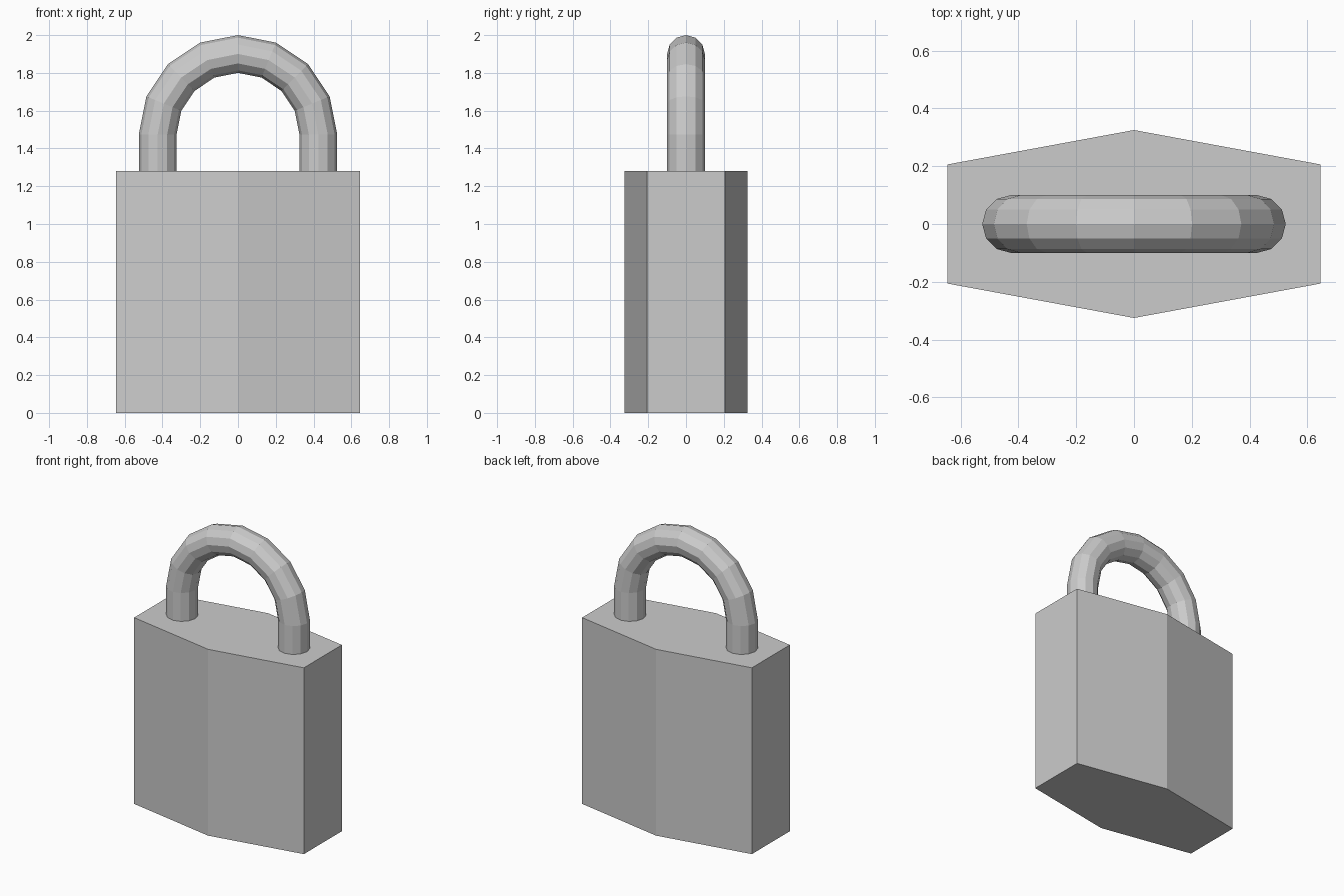
import bpy, bmesh
from math import sin, cos, pi

if "Cube" in bpy.data.objects:
    bpy.data.objects.remove(bpy.data.objects["Cube"])


def make_object(name, bm):
    bmesh.ops.recalc_face_normals(bm, faces=bm.faces)
    mesh = bpy.data.meshes.new(name)
    bm.to_mesh(mesh)
    bm.free()
    obj = bpy.data.objects.new(name, mesh)
    bpy.context.collection.objects.link(obj)
    return obj


def loft(name, rings):
    """Skin a list of equal-length closed rings and cap both ends."""
    bm = bmesh.new()
    loops = [[bm.verts.new(p) for p in ring] for ring in rings]
    n = len(loops[0])
    for a, b in zip(loops, loops[1:]):
        for i in range(n):
            j = (i + 1) % n
            bm.faces.new((a[i], a[j], b[j], b[i]))
    bm.faces.new(loops[0])
    bm.faces.new(loops[-1])
    return make_object(name, bm)


# Body: six-sided block with a ridge down the front and back
W, EDGE, RIDGE, H = 0.645, 0.206, 0.325, 1.28
outline = [(-W, -EDGE), (0, -RIDGE), (W, -EDGE), (W, EDGE), (0, RIDGE), (-W, EDGE)]
loft("lock_body", [[(x, y, z) for x, y in outline] for z in (0, H)])

# Shackle: twelve-sided tube, straight legs joined by a half-circle arch
R, TUBE, SIDES, STEPS, ARCH_Z = 0.425, 0.1, 12, 8, 1.475


def tube_ring(angle, z):
    ring = []
    for i in range(SIDES):
        t = 2 * pi * i / SIDES
        r = R + TUBE * cos(t)
        ring.append((r * cos(angle), TUBE * sin(t), z + r * sin(angle)))
    return ring


arch = [tube_ring(pi * k / STEPS, ARCH_Z) for k in range(STEPS + 1)]
loft("shackle", [tube_ring(0, H - 0.01)] + arch + [tube_ring(pi, H - 0.01)])
